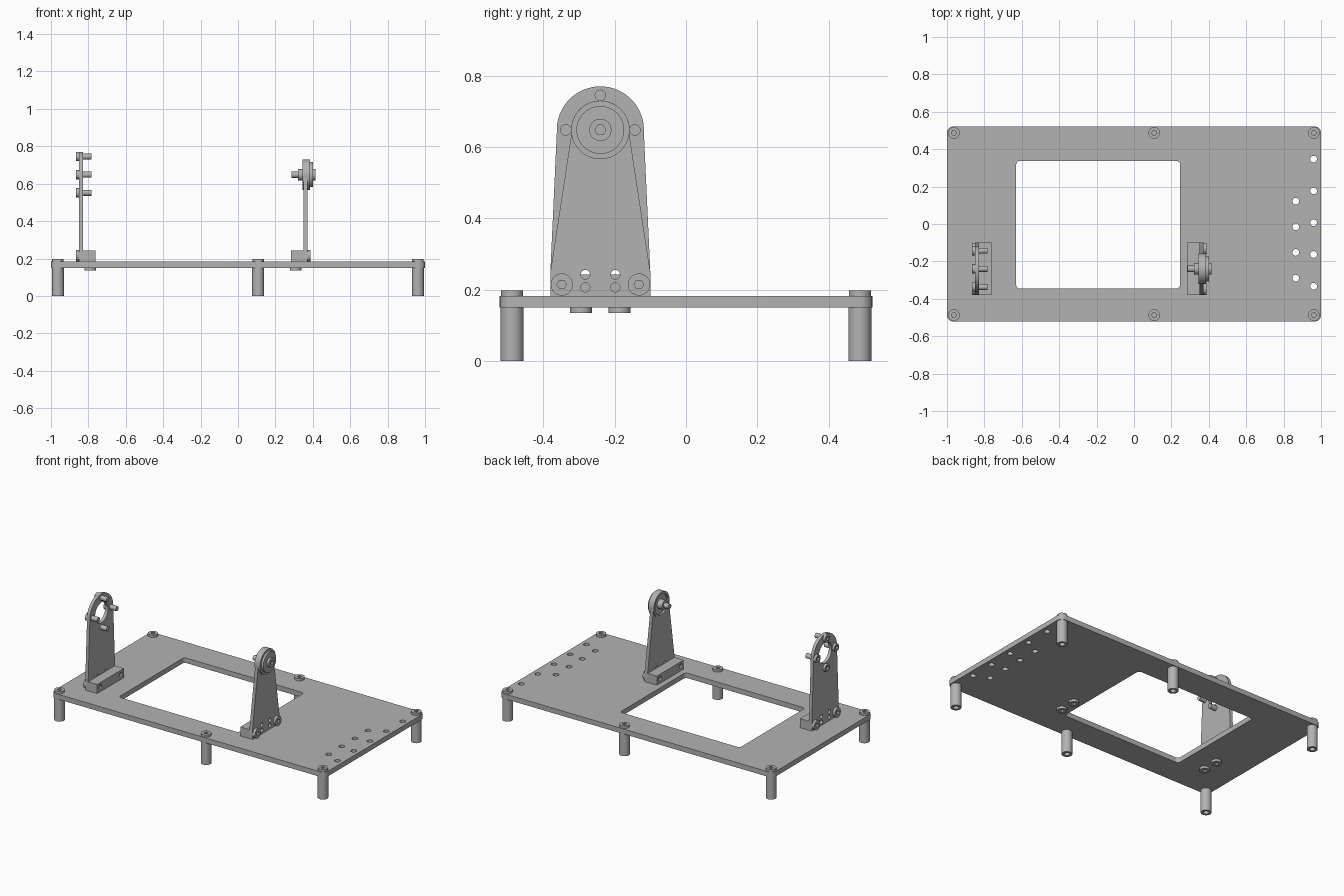
import bpy, bmesh, math
from mathutils import Vector

if "Cube" in bpy.data.objects:
    bpy.data.objects.remove(bpy.data.objects["Cube"])

grey = bpy.data.materials.new("machined grey")
grey.use_nodes = True
COLOUR = (0.45, 0.45, 0.45, 1)
grey.diffuse_color = COLOUR
grey.node_tree.nodes["Principled BSDF"].inputs["Base Color"].default_value = COLOUR


def circle(u, v, r, n=32):
    return [(u + r * math.cos(math.tau * i / n), v + r * math.sin(math.tau * i / n)) for i in range(n)]


def rounded(u0, u1, v0, v1, r, n=6):
    corners = [(u1 - r, v1 - r), (u0 + r, v1 - r), (u0 + r, v0 + r), (u1 - r, v0 + r)]
    return [(u + r * math.cos((k + i / n) * math.pi / 2), v + r * math.sin((k + i / n) * math.pi / 2))
            for k, (u, v) in enumerate(corners) for i in range(n + 1)]


def prism(name, outline, start, end, holes=(), axis="z"):
    """Extrude an outline with holes along z, or along x with the outline in (y, z)."""
    place = (lambda u, v: Vector((u, v, start))) if axis == "z" else (lambda u, v: Vector((start, u, v)))
    push = Vector((0, 0, end - start)) if axis == "z" else Vector((end - start, 0, 0))
    bm = bmesh.new()
    for loop in [outline, *holes]:
        vs = [bm.verts.new(place(u, v)) for u, v in loop]
        for a, b in zip(vs, vs[1:] + vs[:1]):
            bm.edges.new((a, b))
    bmesh.ops.triangle_fill(bm, edges=bm.edges[:], use_beauty=True, normal=push.normalized())
    made = bmesh.ops.extrude_face_region(bm, geom=bm.faces[:], use_keep_orig=True)
    bmesh.ops.translate(bm, verts=[g for g in made["geom"] if isinstance(g, bmesh.types.BMVert)], vec=push)
    bmesh.ops.recalc_face_normals(bm, faces=bm.faces[:])
    mesh = bpy.data.meshes.new(name)
    bm.to_mesh(mesh)
    bm.free()
    obj = bpy.data.objects.new(name, mesh)
    bpy.context.collection.objects.link(obj)
    mesh.materials.append(grey)
    bpy.ops.object.select_all(action="DESELECT")
    obj.select_set(True)
    bpy.context.view_layer.objects.active = obj
    bpy.ops.object.shade_smooth_by_angle(angle=math.radians(30))
    return obj


def bolt(name, u, v, seat, top, tip, axis="z", r=0.031, shaft=0.015):
    """Socket head from seat to top, shaft from inside the head to tip."""
    prism(name + "_head", circle(u, v, r), seat, top, [circle(u, v, shaft * 0.9, 6)], axis)
    prism(name + "_shaft", circle(u, v, shaft, 20), seat + (top - seat) * 0.2, tip, (), axis)


PLATE_LOW, PLATE_TOP = 0.15, 0.183
CY, CZ = -0.24, 0.648          # shared axis of the two uprights

# Base plate with window and hole pattern
holes = [rounded(-0.63, 0.246, -0.345, 0.338, 0.02)]
holes += [circle(0.96, 0.347 - 0.17 * i, 0.018, 20) for i in range(5)]
holes += [circle(0.865, 0.122 - 0.137 * i, 0.018, 20) for i in range(4)]
prism("base_plate", rounded(-1, 1, -0.522, 0.522, 0.035), PLATE_LOW, PLATE_TOP, holes)

# Standoff feet with bolts through the plate
for x in (-0.963, 0.108, 0.962):
    for y in (-0.487, 0.487):
        prism("foot_tip", circle(x, y, 0.032), 0, 0.04, [circle(x, y, 0.017, 20)])
        prism("foot", circle(x, y, 0.032), 0.04, PLATE_LOW)
        bolt("foot_bolt", x, y, PLATE_TOP, PLATE_TOP + 0.015, PLATE_LOW)


def upright_outline(r, tilt, n=32):
    lo, hi = math.radians(-tilt), math.radians(180 + tilt)
    arc = [(CY + r * math.cos(lo + (hi - lo) * i / n), CZ + r * math.sin(lo + (hi - lo) * i / n))
           for i in range(n + 1)]
    return arc + [(CY - 0.14, 0.25), (CY - 0.14, PLATE_TOP), (CY + 0.14, PLATE_TOP), (CY + 0.14, 0.25)]


def upright(name, outline, x0, x1, foot0, foot1, head_x, seat_x, bolt_x, extra_holes):
    slots = [circle(CY + s * 0.042, z, 0.013, 16) for s in (-1, 1) for z in (0.207, 0.243)]
    prism(name + "_plate", outline, x0, x1, slots + extra_holes, "x")
    base = [(CY - 0.14, PLATE_TOP), (CY + 0.14, PLATE_TOP), (CY + 0.14, 0.243), (CY - 0.14, 0.243)]
    tip = foot1 if head_x < seat_x else foot0
    sockets = [circle(CY + s * 0.108, 0.215, 0.015, 20) for s in (-1, 1)]
    prism(name + "_foot", base, foot0, foot1, sockets, "x")
    for s in (-1, 1):
        bolt(name + "_side_bolt", CY + s * 0.108, 0.215, seat_x, head_x, tip + (0.01 if tip == foot0 else -0.01), "x")
        bolt(name + "_under_bolt", bolt_x, CY + s * 0.054, PLATE_LOW, PLATE_LOW - 0.015, 0.2)


# Motor mount with open ring and four screws
upright("motor_mount", upright_outline(0.122, 2.5), -0.85, -0.829, -0.829, -0.763,
        -0.866, -0.85, -0.79, [circle(CY, CZ, 0.067, 40)])
for k in range(4):
    u = CY + 0.097 * math.cos(k * math.pi / 2)
    v = CZ + 0.097 * math.sin(k * math.pi / 2)
    bolt("motor_screw", u, v, -0.85, -0.866, -0.783, "x", 0.025, 0.016)

# Bearing support with collar, bearing and axle bolt
upright("bearing_support", upright_outline(0.082, 8.5), 0.35, 0.372, 0.283, 0.35,
        0.388, 0.372, 0.308, [circle(CY, CZ, 0.067, 40)])
prism("bearing_collar", circle(CY, CZ, 0.082, 48), 0.346, 0.386, [circle(CY, CZ, 0.067, 40)], "x")
prism("bearing", circle(CY, CZ, 0.067, 40), 0.358, 0.4, (), "x")
prism("axle_spacer", circle(CY, CZ, 0.031), 0.322, 0.358, (), "x")
bolt("axle_bolt", CY, CZ, 0.4, 0.415, 0.287, "x", 0.031, 0.017)
